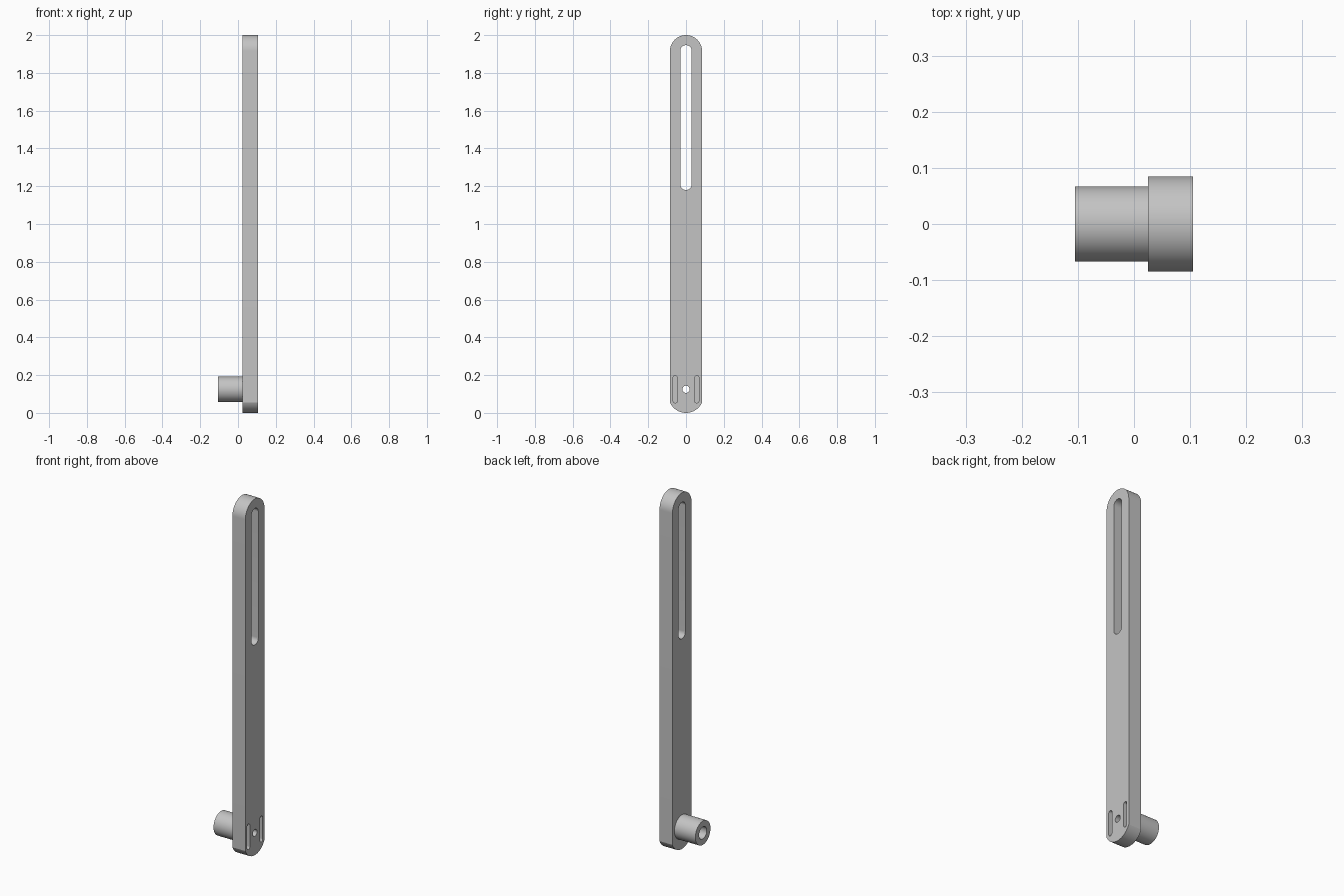
import bpy
import bmesh
from math import sin, cos, pi, asin, sqrt

if "Cube" in bpy.data.objects:
    bpy.data.objects.remove(bpy.data.objects["Cube"], do_unlink=True)

BAR_BACK, BAR_FACE = 0.025, 0.105   # bar thickness along x
HALF_W = 0.085                      # bar half width
PIVOT_Z = 0.125                     # height of the boss axis

grey = bpy.data.materials.new("plain_grey")
grey.use_nodes = True
colour = (0.55, 0.55, 0.55, 1)
grey.diffuse_color = colour
grey.node_tree.nodes["Principled BSDF"].inputs["Base Color"].default_value = colour


def arc(y, z, r, a0, a1, n=32):
    return [(y + r * cos(a0 + (a1 - a0) * i / n),
             z + r * sin(a0 + (a1 - a0) * i / n)) for i in range(n + 1)]


def circle(r):
    return arc(0, PIVOT_Z, r, 0, 2 * pi, 64)[:-1]


def slot(y, z0, z1, r):
    return arc(y, z1 - r, r, 0, pi) + arc(y, z0 + r, r, pi, 2 * pi)


def prism(name, outline, x0, x1):
    """Extrude a (y, z) outline along x."""
    bm = bmesh.new()
    face = bm.faces.new([bm.verts.new((x0, y, z)) for y, z in outline])
    top = bmesh.ops.extrude_face_region(bm, geom=[face])["geom"]
    verts = [v for v in top if isinstance(v, bmesh.types.BMVert)]
    bmesh.ops.translate(bm, verts=verts, vec=(x1 - x0, 0, 0))
    bmesh.ops.recalc_face_normals(bm, faces=bm.faces)
    mesh = bpy.data.meshes.new(name)
    bm.to_mesh(mesh)
    bm.free()
    mesh.materials.append(grey)
    ob = bpy.data.objects.new(name, mesh)
    bpy.context.collection.objects.link(ob)
    return ob


def combine(target, other, operation):
    mod = target.modifiers.new(operation.lower(), 'BOOLEAN')
    mod.operation = operation
    mod.solver = 'EXACT'
    mod.object = other
    bpy.context.view_layer.objects.active = target
    bpy.ops.object.modifier_apply(modifier=mod.name)
    bpy.data.objects.remove(other, do_unlink=True)


# Bar: full round top, shallower arc at the foot
foot_r = 0.093
sweep = asin(HALF_W / foot_r)
outline = (arc(0, 2 - HALF_W, HALF_W, 0, pi)
           + arc(0, foot_r, foot_r, 1.5 * pi - sweep, 1.5 * pi + sweep))
arm = prism("slotted_arm", outline, BAR_BACK, BAR_FACE)

# Pivot boss on the back of the bar
combine(arm, prism("pivot_boss", circle(0.067), -0.105, BAR_BACK + 0.01), 'UNION')

# Long adjustment slot, boss bore and pin hole
combine(arm, prism("slot_cutter", slot(0, 1.18, 1.947, 0.03), -0.05, 0.2), 'DIFFERENCE')
combine(arm, prism("bore_cutter", circle(0.034), -0.2, BAR_BACK), 'DIFFERENCE')
combine(arm, prism("pin_cutter", circle(0.019), -0.2, 0.2), 'DIFFERENCE')

# Pair of blind grooves either side of the pin hole
for side in (-1, 1):
    groove = prism("groove_cutter", slot(side * 0.057, 0.053, 0.197, 0.012),
                   BAR_FACE - 0.04, 0.2)
    combine(arm, groove, 'DIFFERENCE')

bpy.ops.object.select_all(action='DESELECT')
arm.select_set(True)
bpy.context.view_layer.objects.active = arm
bpy.ops.object.shade_smooth_by_angle(angle=pi / 9)
